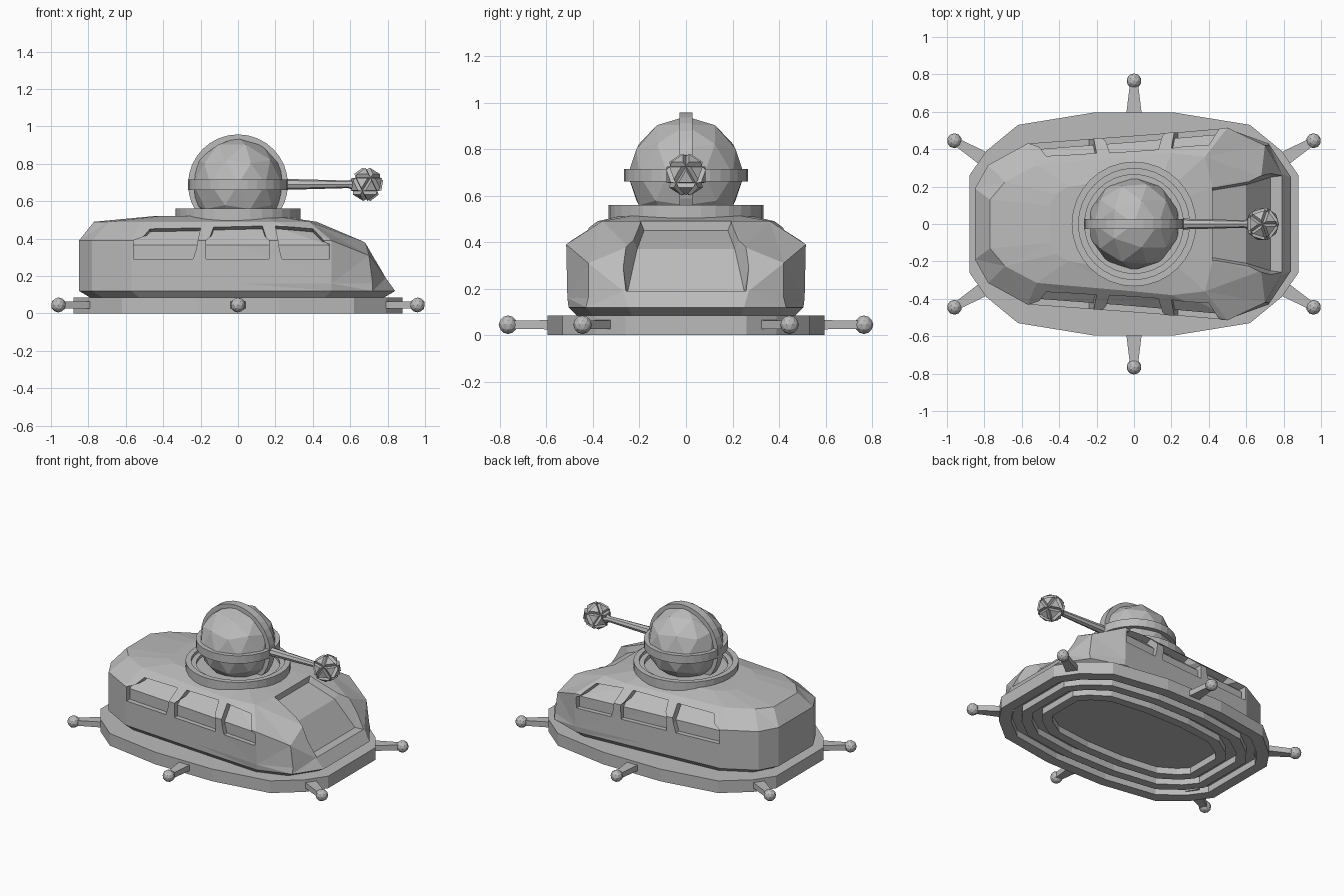
import bpy, bmesh, math
from mathutils import Vector, Matrix

if "Cube" in bpy.data.objects:
    bpy.data.objects.remove(bpy.data.objects["Cube"])

grey = bpy.data.materials.new("plain_grey")
grey.diffuse_color = (0.5, 0.5, 0.5, 1)
grey.use_nodes = True
grey.node_tree.nodes["Principled BSDF"].inputs["Base Color"].default_value = grey.diffuse_color


def finish(bm, name):
    bmesh.ops.recalc_face_normals(bm, faces=bm.faces)
    me = bpy.data.meshes.new(name)
    bm.to_mesh(me)
    bm.free()
    me.materials.append(grey)
    ob = bpy.data.objects.new(name, me)
    bpy.context.collection.objects.link(ob)
    return ob


def loft(name, rings, closed=False, tri=False):
    """Skin equal-length vertex rings; cap the ends, or join last to first."""
    bm = bmesh.new()
    vs = [[bm.verts.new(p) for p in r] for r in rings]
    n = len(rings[0])
    pairs = list(zip(vs, vs[1:])) + ([(vs[-1], vs[0])] if closed else [])
    for a, b in pairs:
        for i in range(n):
            j = (i + 1) % n
            bm.faces.new((a[i], a[j], b[j], b[i]))
    if not closed:
        bm.faces.new(vs[0])
        bm.faces.new(vs[-1])
    if tri:
        bmesh.ops.triangulate(bm, faces=bm.faces)
    return finish(bm, name)


def cut(ob, cutter, keep=False):
    mod = ob.modifiers.new("cut", 'BOOLEAN')
    mod.operation, mod.solver, mod.object = 'DIFFERENCE', 'EXACT', cutter
    bpy.context.view_layer.objects.active = ob
    bpy.ops.object.modifier_apply(modifier=mod.name)
    if not keep:
        bpy.data.objects.remove(cutter)


def mirror_y(half):
    return [(x, -y, z) for x, y, z in half] + [(x, y, z) for x, y, z in reversed(half)]


def band(name, r_out, r_in, z0, z1, n=32, rot=Matrix()):
    prof = [(r_out, z0), (r_out, z1), (r_in, z1), (r_in, z0)]
    return loft(name, [[rot @ Vector((r * math.cos(2 * math.pi * i / n),
                                      r * math.sin(2 * math.pi * i / n), z))
                        for i in range(n)] for r, z in prof], closed=True)


def ball(name, loc, r, sub):
    bm = bmesh.new()
    bmesh.ops.create_icosphere(bm, subdivisions=sub, radius=r, matrix=Matrix.Translation(loc))
    return finish(bm, name)


# Base plate with concentric grooves underneath
quarter = [(0.88, 0.26), (0.79, 0.39), (0.62, 0.53), (0.22, 0.595)]
half = [(-x, y) for x, y in quarter] + quarter[::-1]


def outline(inset, z):
    return mirror_y([(x * (1 - inset / 0.88), y * (1 - inset / 0.595), z) for x, y in half])


steps = [(0, 0.085), (0, 0)]
for inset in (0.07, 0.19, 0.31):
    steps += [(inset, 0), (inset, 0.045), (inset + 0.06, 0.045), (inset + 0.06, 0)]
steps[-1:] = [(0.37, 0.045)]
loft("base_plate", [outline(i, z) for i, z in steps])


# Hull shell, lofted from outlines; the belt line dips at the front cheeks
def hull(name, inset=0.0, drop=0.0):
    side = [(-.85, .19), (-.78, .315), (-.57, .43), (0, .472)]
    low = side + [(.50, .505), (.72, .43), (.84, .25)]
    sill = side + [(.50, .51), (.72, .42), (.79, .27)]
    belt = side + [(.50, .515), (.70, .42), (.68, .25)]
    roof = [(-.77, .13), (-.69, .225), (-.52, .315), (0, .36), (.20, .38), (.38, .36), (.42, .20)]
    crown = [(-.45, .10), (-.42, .16), (-.35, .20), (0, .25), (.15, .25), (.20, .20), (.22, .12)]
    foot = [(x * 0.92, y * 0.92) for x, y in low]
    flat = [0] * 7
    levels = [(foot, .08, flat), (low, .12, flat), (sill, .16, [0] * 6 + [.03]),
              (belt, .39, [0] * 5 + [-.08, -.01]), (roof, .49, flat), (crown, .52, flat)]
    return loft(name, [mirror_y([(x * (1 - inset), y - inset, z + dz - (drop if z > .2 else 0))
                                 for (x, y), dz in zip(h, lift)])
                       for h, z, lift in levels], tri=True)


body = hull("hull")

# Sunken side windows: tapered prisms trimmed by a slightly smaller hull
core = hull("window_core", 0.033, 0.025)
windows = [
    [(-.56, .29), (-.24, .29), (-.20, .465), (-.47, .465), (-.56, .39)],
    [(-.17, .29), (.165, .29), (.165, .39), (.13, .468), (-.13, .468), (-.17, .39)],
    [(.235, .29), (.49, .29), (.49, .37), (.40, .445), (.20, .465)],
]
for side in (-1, 1):
    for w in windows:
        c = loft("window_cutter", [[(x, side * y, z + (.35 * (y - .40) if z > .4 else 0))
                                    for x, z in w] for y in (0.28, 0.6)], tri=True)
        cut(c, core, keep=True)
        cut(body, c)
bpy.data.objects.remove(core)

# Sunken windscreen between the flared front cheeks
floor = [(.42, .45, .18), (.60, .37, .21), (.73, .19, .25), (.95, .19, .28)]
cut(body, loft("front_cutter", [[(x, -y, z), (x, y, z), (x, y + .10, .7), (x, -y - .10, .7)]
                               for x, z, y in floor], tri=True))

# Turret collar, dome and hoops
band("turret_collar", 0.333, 0.297, 0.48, 0.56)
band("collar_step", 0.299, 0.265, 0.48, 0.54)
ball("dome", (0, 0, 0.69), 0.25, 2)
band("level_hoop", 0.267, 0.235, 0.66, 0.715)
band("upright_hoop", 0.267, 0.235, -0.028, 0.028,
     rot=Matrix.Translation((0, 0, 0.69)) @ Matrix.Rotation(math.pi / 2, 4, 'X'))

# Gun barrel
loft("barrel", [[(x, r * math.cos(i * math.pi / 4), 0.69 + r * math.sin(i * math.pi / 4))
                 for i in range(8)] for x, r in [(.22, .03), (.45, .024), (.59, .02), (.65, .045)]])

# Knobbly muzzle ball: each face raised into a stud
bm = bmesh.new()
bmesh.ops.create_icosphere(bm, subdivisions=1, radius=0.08)
for f in list(bm.faces):
    n = f.normal.copy()
    bmesh.ops.inset_individual(bm, faces=[f], thickness=0.012)
    bmesh.ops.translate(bm, verts=f.verts, vec=n * 0.02)
bmesh.ops.translate(bm, verts=bm.verts, vec=(0.687, 0, 0.69))
finish(bm, "muzzle_ball")

# Six tapered feeler arms tipped with balls
arms = [((sx * .74, sy * .31), (sx * .96, sy * .445)) for sx in (-1, 1) for sy in (-1, 1)]
arms += [((0, sy * .55), (0, sy * .765)) for sy in (-1, 1)]
up = Vector((0, 0, 1))
for a, b in arms:
    a, b = Vector((*a, .045)), Vector((*b, .045))
    side = (b - a).normalized().cross(up)
    loft("arm", [[p + side * w * s + up * h * t for s, t in ((-1, -1), (1, -1), (1, 1), (-1, 1))]
                 for p, w, h in ((a, .046, .02), (b, .02, .018))])
    ball("arm_tip", b, 0.04, 2)
